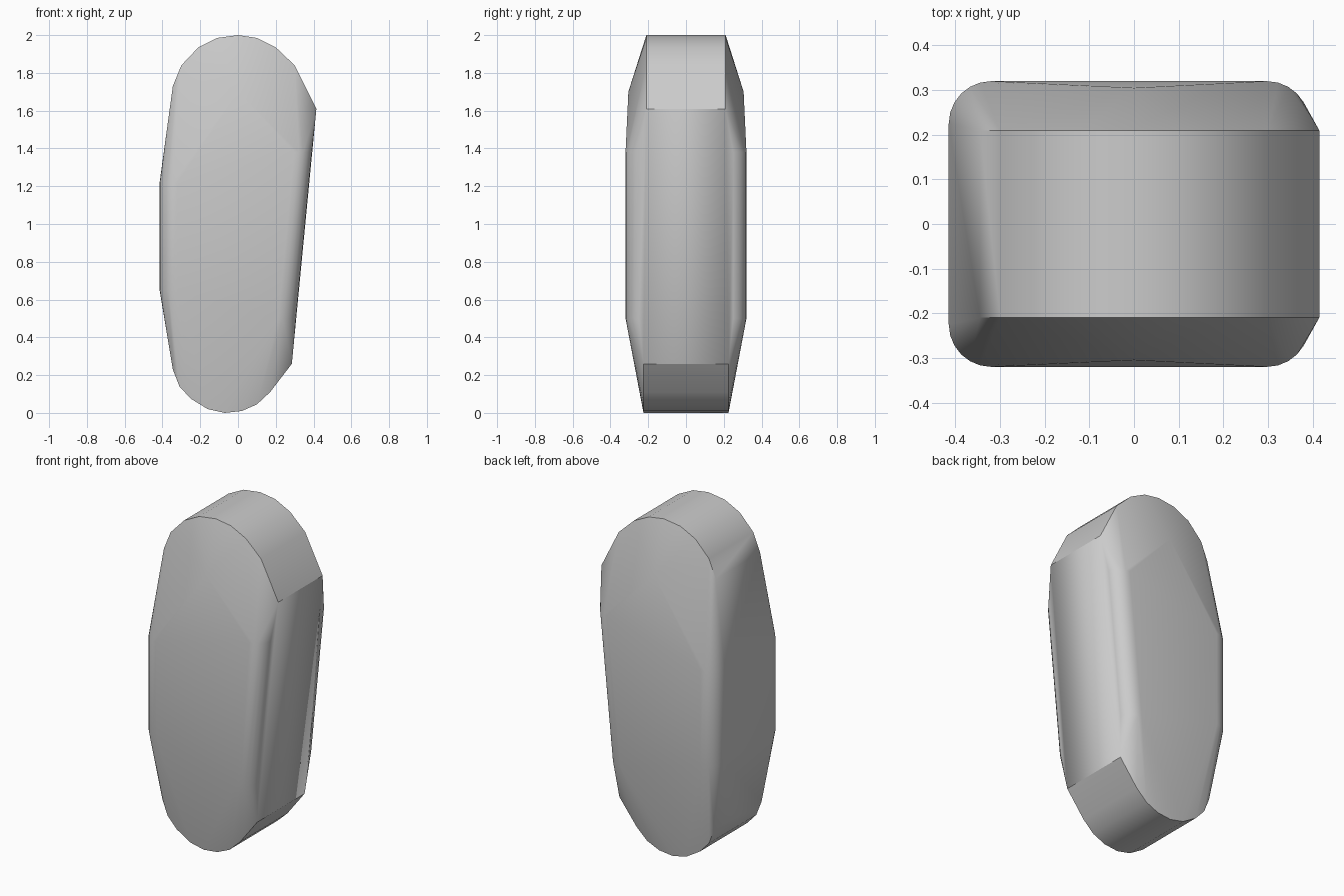
import bpy
import bmesh
import math

cube = bpy.data.objects.get("Cube")
if cube:
    bpy.data.objects.remove(cube, do_unlink=True)

grey = bpy.data.materials.new("plain grey")
grey.use_nodes = True
colour = (0.6, 0.6, 0.6, 1)
grey.diffuse_color = colour
grey.node_tree.nodes["Principled BSDF"].inputs["Base Color"].default_value = colour

# Outline of the two end caps and the flanks, as (x, z)
top_cap = [(-0.345, 1.73), (-0.3, 1.84), (-0.21, 1.935), (-0.11, 1.985), (0, 2),
           (0.1, 1.985), (0.2, 1.935), (0.3, 1.84), (0.415, 1.61)]
bottom_cap = [(0.285, 0.26), (0.17, 0.11), (0.1, 0.045), (0.02, 0.01), (-0.07, 0),
              (-0.16, 0.02), (-0.25, 0.075), (-0.31, 0.14), (-0.345, 0.23)]
# Corners of the raised face, as (outer x, z); the flanks round over into it
left_flank = [(-0.415, 0.65), (-0.415, 1.22)]
right_flank = [(0.308, 0.5), (0.393, 1.38)]
ROUND, DEPTH, STEPS = 0.095, 0.32, 6

points = [(x, 0.21, z) for x, z in top_cap]
points += [(x, 0.225, z) for x, z in bottom_cap]
points.append((0, 0.305, 1.7))  # ridge peak below the upper cap
for flank, side in ((left_flank, -1), (right_flank, 1)):
    for x, z in flank:
        for i in range(STEPS + 1):
            a = math.pi / 2 * i / STEPS
            points.append((x - side * ROUND * (1 - math.cos(a)),
                           DEPTH - ROUND * (1 - math.sin(a)), z))

# Wrap both mirrored halves in one faceted skin
bm = bmesh.new()
for x, y, z in points:
    for s in (-1, 1):
        bm.verts.new((x, s * y, z))
hull = bmesh.ops.convex_hull(bm, input=bm.verts)
loose = [v for v in bm.verts if not v.link_faces]
bmesh.ops.delete(bm, geom=loose, context='VERTS')
bmesh.ops.dissolve_limit(bm, angle_limit=0.01, verts=bm.verts, edges=bm.edges)
bmesh.ops.recalc_face_normals(bm, faces=bm.faces)

mesh = bpy.data.meshes.new("rounded_block")
bm.to_mesh(mesh)
bm.free()
mesh.materials.append(grey)
block = bpy.data.objects.new("rounded_block", mesh)
bpy.context.collection.objects.link(block)
bpy.context.view_layer.objects.active = block
block.select_set(True)
bpy.ops.object.shade_smooth_by_angle(angle=math.radians(30))
